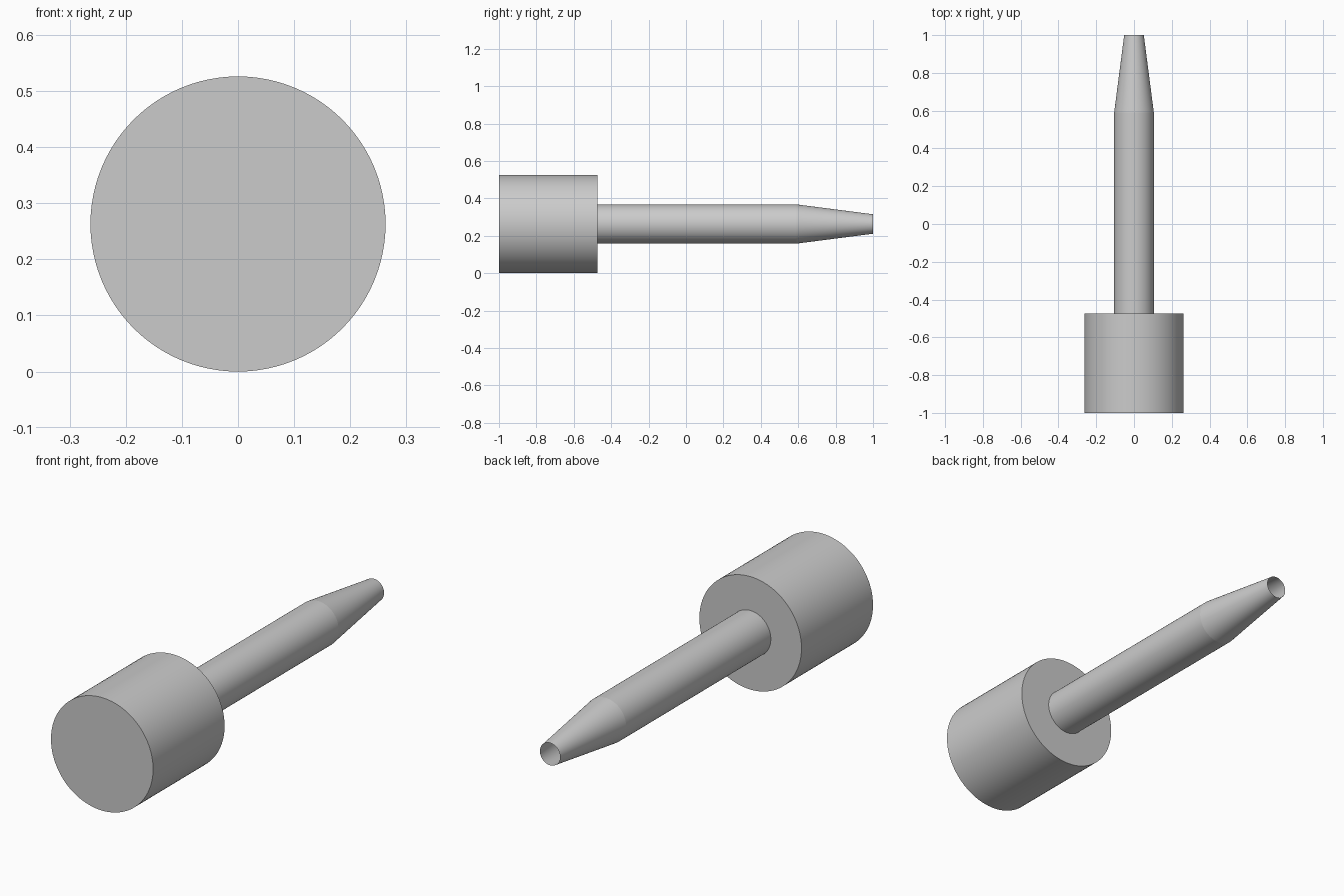
import bpy
import math
from mathutils import Matrix

cube = bpy.data.objects.get("Cube")
if cube:
    bpy.data.objects.remove(cube, do_unlink=True)

SIDES = 96
AXIS_Z = 0.263

grey = bpy.data.materials.new("plain grey")
grey.use_nodes = True
colour = (0.6, 0.6, 0.6, 1.0)
grey.diffuse_color = colour
grey.node_tree.nodes["Principled BSDF"].inputs["Base Color"].default_value = colour


def tapered_tube(name, y0, y1, r0, r1, fill):
    """Round section running along y, capped or left open."""
    bpy.ops.mesh.primitive_cone_add(
        vertices=SIDES, radius1=r0, radius2=r1, depth=y1 - y0,
        end_fill_type=fill, location=(0, 0, 0))
    obj = bpy.context.object
    obj.name = name
    obj.data.transform(Matrix.Rotation(-math.pi / 2, 4, 'X'))
    obj.location = (0, (y0 + y1) / 2, AXIS_Z)
    obj.data.materials.append(grey)
    bpy.ops.object.shade_smooth_by_angle(angle=math.radians(30))
    return obj


# Solid head, straight shaft and hollow open-ended tip
tapered_tube("head", -1.0, -0.474, 0.263, 0.263, 'NGON')
tapered_tube("shaft", -0.474, 0.59, 0.105, 0.105, 'NOTHING')
tapered_tube("tapered_tip", 0.59, 1.0, 0.105, 0.052, 'NOTHING')
